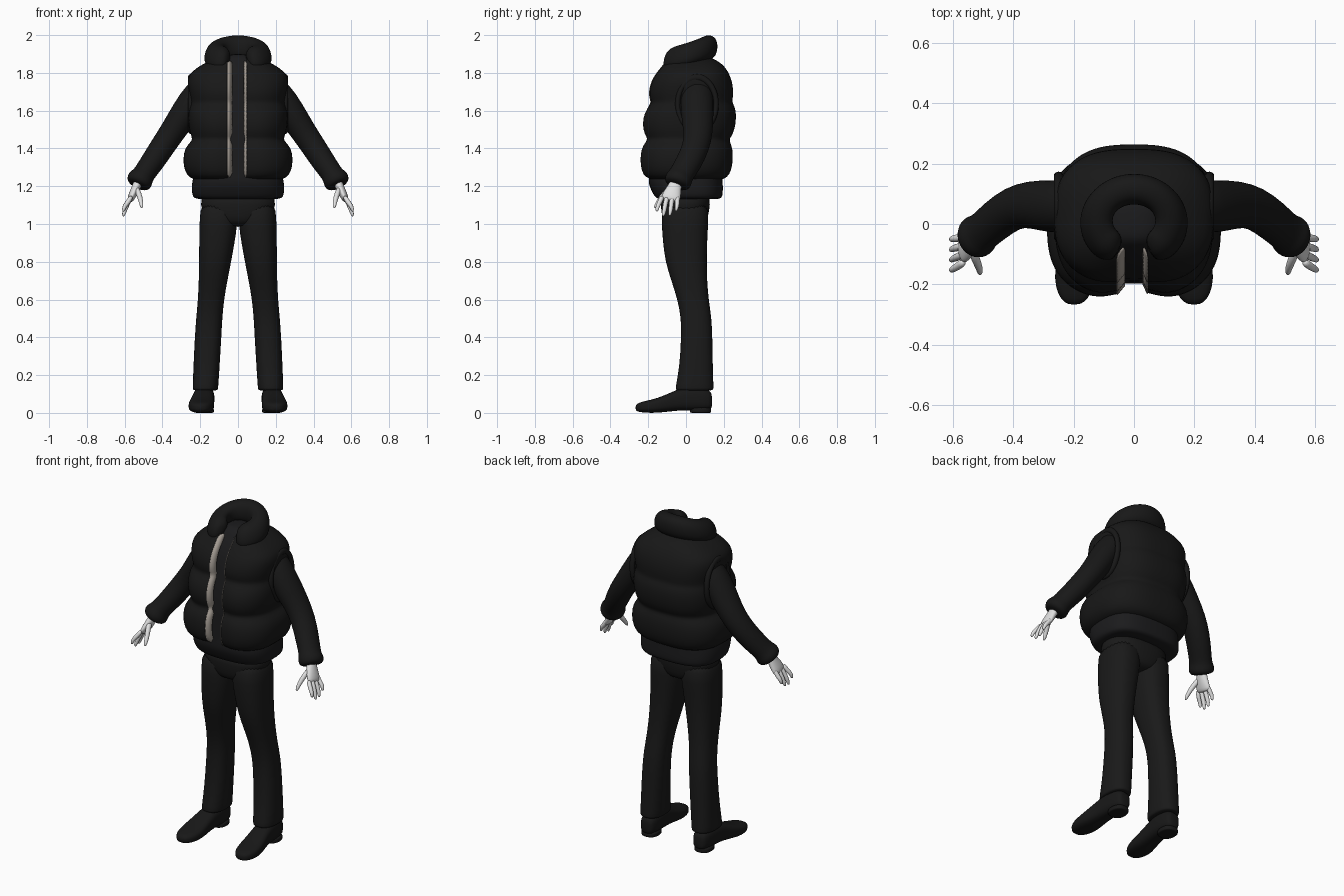
import bpy, bmesh, math
from mathutils import Vector

cube = bpy.data.objects.get("Cube")
if cube:
    bpy.data.objects.remove(cube, do_unlink=True)


def material(name, r, g, b):
    m = bpy.data.materials.new(name)
    m.use_nodes = True
    m.diffuse_color = (r, g, b, 1)
    bsdf = next(n for n in m.node_tree.nodes if n.type == 'BSDF_PRINCIPLED')
    bsdf.inputs["Base Color"].default_value = (r, g, b, 1)
    return m


BLACK = material("black fabric", .009, .009, .009)
CHARCOAL = material("charcoal knit", .011, .011, .012)
TROUSER = material("trouser black", .01, .01, .01)
GLOVE = material("pale grey", .75, .75, .75)
ZIP = material("warm grey zip", .38, .34, .3)


def loft(name, rings, mat, closed=True, mirror=False, subsurf=1):
    """Skin a list of point rings, with capped ends when the rings are closed."""
    bm = bmesh.new()
    rows = [[bm.verts.new(p) for p in ring] for ring in rings]
    n = len(rows[0])
    for a, b in zip(rows, rows[1:]):
        for i in range(n if closed else n - 1):
            j = (i + 1) % n
            bm.faces.new((a[i], a[j], b[j], b[i]))
    if closed:
        bm.faces.new(rows[0])
        bm.faces.new(rows[-1])
    bmesh.ops.recalc_face_normals(bm, faces=bm.faces)
    for f in bm.faces:
        f.smooth = True
    me = bpy.data.meshes.new(name)
    bm.to_mesh(me)
    bm.free()
    me.materials.append(mat)
    ob = bpy.data.objects.new(name, me)
    bpy.context.collection.objects.link(ob)
    if mirror:
        mod = ob.modifiers.new("mirror", 'MIRROR')
        mod.use_mirror_merge = False
    if subsurf:
        ob.modifiers.new("smooth", 'SUBSURF').levels = subsurf
        ob.modifiers["smooth"].render_levels = subsurf
    return ob


def power(v, e):
    return math.copysign(abs(v) ** (2 / e), v)


def oval(c, u, v, ru, rv, e=2, n=28):
    """Superellipse ring around c in the plane of u and v."""
    c, u, v = Vector(c), Vector(u), Vector(v)
    return [c + u * ru * power(math.cos(t), e) + v * rv * power(math.sin(t), e)
            for t in (math.tau * i / n for i in range(n))]


def flat_oval(z, x0, x1, y0, y1, e=2.4):
    return oval(((x0 + x1) / 2, (y0 + y1) / 2, z), (1, 0, 0), (0, 1, 0),
                (x1 - x0) / 2, (y1 - y0) / 2, e)


def tube(name, path, mat, n=16):
    """Tapered limb: path items are (x, y, z, radius along y, radius across)."""
    pts = [Vector(p[:3]) for p in path]
    rings = []
    for i, p in enumerate(path):
        t = (pts[min(i + 1, len(pts) - 1)] - pts[max(i - 1, 0)]).normalized()
        u = Vector((0, 1, 0))
        u = (u - t * u.dot(t)).normalized()
        rings.append(oval(pts[i], u, t.cross(u), p[3], p[4], 2, n))
    return loft(name, rings, mat, mirror=True)


# Trousers: a pelvis and two mirrored legs
loft("trouser_seat", [flat_oval(z, -w, w, f, b) for z, w, f, b in (
    (.985, .06, -.07, .06), (1.0, .12, -.115, .105), (1.04, .18, -.128, .118),
    (1.1, .2, -.135, .128), (1.17, .2, -.135, .13))], TROUSER)
loft("trouser_leg", [flat_oval(*r) for r in (
    (1.14, .0, .2, -.13, .125), (1.0, .002, .204, -.13, .118), (.9, .018, .206, -.122, .112),
    (.8, .036, .206, -.11, .11), (.7, .056, .208, -.078, .112), (.6, .074, .212, -.045, .12),
    (.5, .083, .222, -.026, .136), (.4, .088, .229, -.026, .14), (.25, .097, .236, -.034, .142),
    (.14, .104, .24, -.055, .146), (.122, .106, .239, -.056, .146),
    (.118, .115, .23, -.045, .136))], TROUSER, mirror=True)

# Shoes, swept from heel to toe, with a low heel block
loft("shoe", [oval((x, y, (lo + hi) / 2), (1, 0, 0), (0, 0, 1), w, (hi - lo) / 2, 2.8)
              for y, x, w, lo, hi in (
    (.138, .176, .025, .03, .09), (.13, .176, .045, .015, .125), (.05, .178, .055, .012, .14),
    (-.02, .182, .056, .014, .135), (-.08, .188, .06, .008, .108), (-.15, .194, .07, 0, .078),
    (-.21, .197, .064, 0, .064), (-.25, .198, .045, .005, .055), (-.268, .199, .02, .012, .042))],
     BLACK, mirror=True)
loft("shoe_heel", [flat_oval(z, .128, .228, .02, .134) for z in (0, .002, .02, .03)],
     BLACK, mirror=True)

# Knitted top below and inside the vest
loft("sweater", [flat_oval(z, -w, w, f, b, 2.8) for z, w, f, b in (
    (1.132, .2, -.13, .16), (1.134, .235, -.16, .19), (1.16, .245, -.175, .196),
    (1.2, .246, -.195, .196), (1.23, .243, -.2, .195), (1.27, .23, -.195, .195),
    (1.4, .225, -.192, .2), (1.55, .22, -.185, .2), (1.65, .21, -.16, .2),
    (1.75, .2, -.145, .19), (1.82, .15, -.11, .15), (1.86, .1, -.08, .11),
    (1.89, .07, -.06, .08), (1.9, .03, -.03, .05))], CHARCOAL)

# Padded vest, open down the front: (height, half width, front, back)
VEST = ((1.235, .225, -.19, .185), (1.245, .258, -.23, .218), (1.28, .284, -.25, .24),
        (1.34, .292, -.257, .25), (1.40, .283, -.25, .247), (1.43, .255, -.232, .235),
        (1.45, .24, -.218, .228), (1.475, .252, -.236, .25), (1.53, .264, -.248, .264),
        (1.59, .264, -.235, .266), (1.625, .256, -.205, .256), (1.645, .25, -.19, .244),
        (1.675, .256, -.205, .25), (1.73, .266, -.2, .25), (1.78, .266, -.178, .236),
        (1.81, .24, -.155, .22), (1.84, .198, -.132, .2), (1.865, .15, -.11, .165),
        (1.885, .1, -.085, .12))
EXP = 2.7
GAPS = {-1: .055, 1: .043}


def vest_point(ring, a):
    z, w, f, b = ring
    x = w * power(math.sin(a), EXP)
    y = (f + b) / 2 - (b - f) / 2 * power(math.cos(a), EXP)
    if math.cos(a) > 0:  # puffs sink towards the opening
        y += (.035 if z < 1.62 else .015) * math.exp(-(x / .08) ** 2)
    return Vector((x, y, z))


def gap_angle(ring, side):
    return math.asin((GAPS[side] / ring[1]) ** (EXP / 2))


def vest_ring(ring, n=44):
    a0, a1 = gap_angle(ring, 1), math.tau - gap_angle(ring, -1)
    return [vest_point(ring, a0 + (a1 - a0) * i / n) for i in range(n + 1)]


loft("vest", [vest_ring(r) for r in VEST], BLACK, closed=False)

# Zip tapes folded into the opening
for side, label, width in ((-1, "right", .025), (1, "left", .014)):
    rows = []
    for ring in VEST[1:-1]:
        p = vest_point(ring, side * gap_angle(ring, side)) + Vector((0, -.004, 0))
        rows.append([p, p + Vector((-side * width, .03, 0))])
    tape = loft(label + "_zip_tape", rows, ZIP, closed=False)
    tape.modifiers.new("thickness", 'SOLIDIFY').thickness = .004

# Tall padded collar, higher at the back and split in front
collar = []
STEPS = 30
for i in range(STEPS + 1):
    a = .42 + (math.tau - .84) * i / STEPS
    back = (1 - math.cos(a)) / 2
    end = min(i, STEPS - i)
    k = (.55, .88, 1)[min(end, 2)]
    radial = Vector((math.sin(a), -math.cos(a), 0))
    centre = Vector((.125 * math.sin(a), .008 - .108 * math.cos(a), 1.868 + .066 * back))
    lean = Vector((radial.x * -.25, .15 - radial.y * .1, 1)).normalized()
    collar.append(oval(centre, radial, lean, .052 * k, .066 * k, 2.3, 16))
loft("collar", collar, BLACK)

# Armhole piping
for side, label in ((1, "left"), (-1, "right")):
    bpy.ops.mesh.primitive_torus_add(
        major_segments=36, minor_segments=10, major_radius=.12, minor_radius=.016,
        location=(side * .25, .058, 1.635), rotation=(0, math.pi / 2, 0))
    ob = bpy.context.object
    ob.name = label + "_armhole"
    ob.scale = (1.17, .85, 1)
    ob.data.materials.append(BLACK)
    bpy.ops.object.shade_smooth()

# Sleeves with gathered cuffs
tube("sleeve", (
    (.15, .06, 1.745, .07, .06), (.205, .058, 1.70, .088, .08), (.28, .058, 1.59, .088, .077),
    (.345, .066, 1.49, .078, .068), (.40, .055, 1.41, .072, .066), (.455, .015, 1.325, .07, .063),
    (.495, -.02, 1.27, .066, .058), (.507, -.03, 1.25, .068, .062), (.518, -.04, 1.235, .074, .071),
    (.53, -.048, 1.213, .07, .066), (.535, -.052, 1.203, .05, .045)), BLACK, 24)

# Hands
tube("palm", (
    (.52, -.045, 1.24, .03, .026), (.535, -.057, 1.205, .034, .024), (.55, -.07, 1.17, .046, .023),
    (.565, -.08, 1.14, .052, .02), (.573, -.084, 1.12, .046, .014)), GLOVE)
tube("thumb", (
    (.54, -.075, 1.195, .018, .016), (.525, -.115, 1.16, .016, .015),
    (.513, -.145, 1.12, .013, .013), (.51, -.163, 1.09, .009, .009),
    (.51, -.167, 1.085, .003, .003)), GLOVE, 10)
for i, (label, tip) in enumerate((("index", 1.066), ("middle", 1.04), ("ring", 1.043),
                                  ("little", 1.068))):
    y0, y1 = -.124 + .027 * i, -.154 + .034 * i
    tube(label + "_finger", (
        (.562, y0, 1.15, .014, .013), (.582, (y0 + y1) / 2, 1.115, .0135, .0135),
        (.6, y1 + .005, tip + .03, .012, .012), (.606, y1, tip + .008, .009, .009),
        (.607, y1, tip, .004, .004)), GLOVE, 10)
